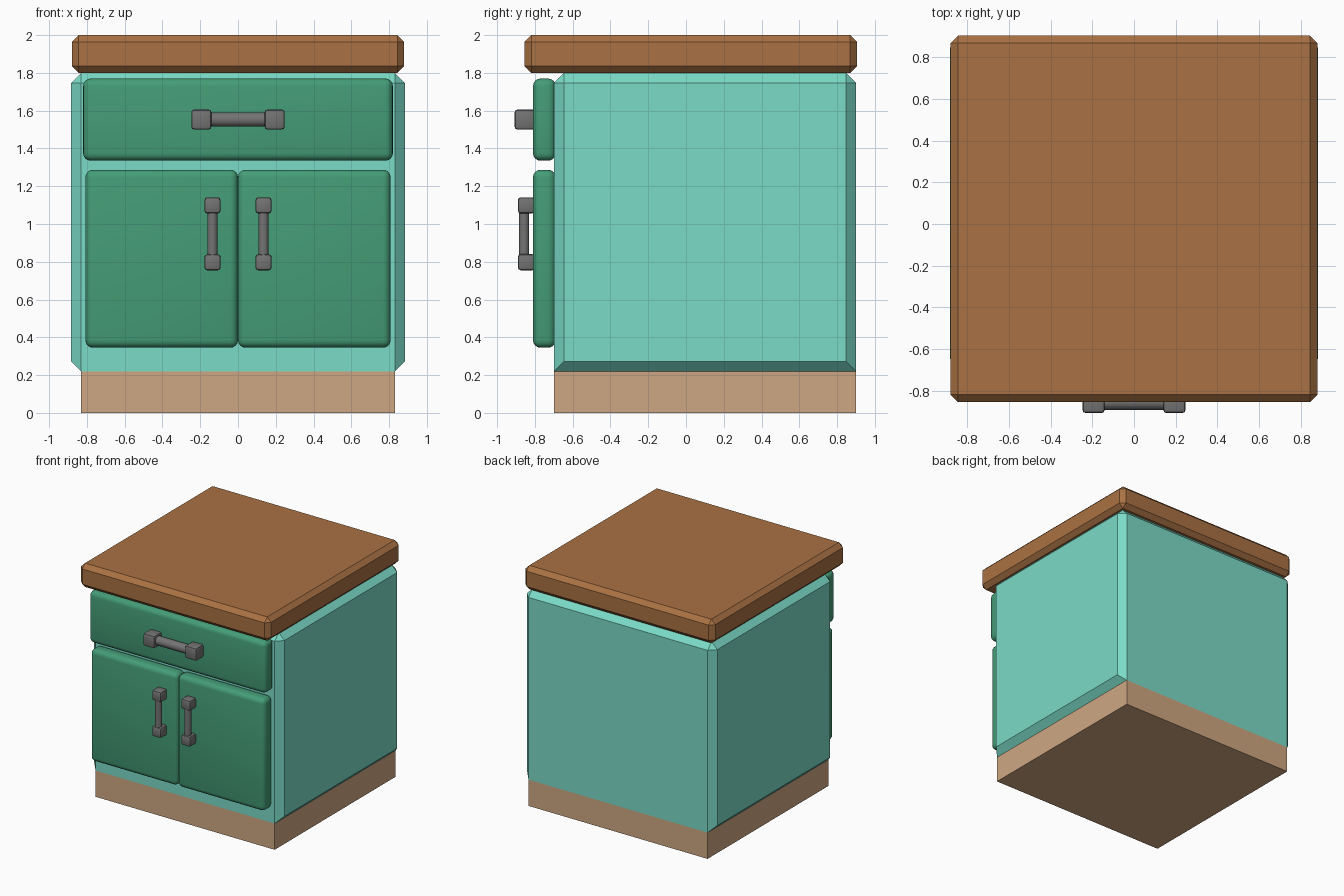
import bpy, bmesh, math
from mathutils import Matrix, Vector

if "Cube" in bpy.data.objects:
    bpy.data.objects.remove(bpy.data.objects["Cube"])


def mat(name, rgb):
    m = bpy.data.materials.new(name)
    m.diffuse_color = [(c / 255) ** 2.2 for c in rgb] + [1]
    m.use_nodes = True
    m.node_tree.nodes["Principled BSDF"].inputs["Base Color"].default_value = m.diffuse_color
    return m


WOOD = mat("brown_wood", (168, 113, 69))
TEAL = mat("light_teal", (122, 218, 198))
GREEN = mat("green_paint", (70, 155, 118))
TAN = mat("tan_plinth", (206, 166, 129))
METAL = mat("grey_metal", (115, 115, 115))


def finish(bm, name, material, angle=30):
    bmesh.ops.recalc_face_normals(bm, faces=bm.faces)
    me = bpy.data.meshes.new(name)
    bm.to_mesh(me)
    bm.free()
    me.materials.append(material)
    ob = bpy.data.objects.new(name, me)
    bpy.context.collection.objects.link(ob)
    bpy.ops.object.select_all(action='DESELECT')
    ob.select_set(True)
    bpy.context.view_layer.objects.active = ob
    bpy.ops.object.shade_smooth_by_angle(angle=math.radians(angle))
    return ob


def box(name, lo, hi, material, bevel=0, segments=1, keep=lambda a, b: True):
    """Box between two corners; keep() picks which edges are bevelled."""
    lo, hi = Vector(lo), Vector(hi)
    bm = bmesh.new()
    bmesh.ops.create_cube(bm, size=1)
    for v in bm.verts:
        v.co = Vector([(lo[i] + hi[i]) / 2 + v.co[i] * (hi[i] - lo[i]) for i in range(3)])
    if bevel:
        edges = [e for e in bm.edges if keep(e.verts[0].co, e.verts[1].co)]
        bmesh.ops.bevel(bm, geom=edges, offset=bevel, segments=segments,
                        profile=0.5, affect='EDGES', clamp_overlap=True)
    return finish(bm, name, material)


def handle(name, centre, axis, half, block, depth, bar):
    """Two bevelled end blocks with a round bar between them; axis 0 = x, 2 = z."""
    for s, side in ((-1, "a"), (1, "b")):
        c = Vector(centre)
        c[axis] += s * (half - block / 2)
        r = block / 2
        box(f"{name}_block_{side}", (c.x - r, -0.80 - depth, c.z - r),
            (c.x + r, -0.80, c.z + r), METAL, 0.014, 2)
    bm = bmesh.new()
    bmesh.ops.create_cone(bm, cap_ends=True, segments=16, radius1=bar, radius2=bar,
                          depth=2 * half - block)
    if axis == 0:
        bm.transform(Matrix.Rotation(math.pi / 2, 4, 'Y'))
    bm.transform(Matrix.Translation(centre))
    finish(bm, f"{name}_bar", METAL)


# Plinth, cabinet body and worktop
box("plinth", (-0.83, -0.70, 0), (0.83, 0.90, 0.22), TAN)


def not_bottom_front_back(a, b):
    return not (a.z < 0.3 and b.z < 0.3 and abs(a.x - b.x) > 0.1)


box("cabinet_body", (-0.883, -0.70, 0.22), (0.883, 0.90, 1.80), TEAL, 0.053, 1,
    not_bottom_front_back)
box("worktop", (-0.88, -0.855, 1.80), (0.88, 0.905, 2.0), WOOD, 0.036)

# Drawer and doors
box("drawer_front", (-0.82, -0.81, 1.335), (0.82, -0.69, 1.77), GREEN, 0.04, 4)
for s, side in ((-1, "left"), (1, "right")):
    x0, x1 = sorted((0, s * 0.808))
    box(f"{side}_door", (x0, -0.81, 0.345), (x1, -0.69, 1.287), GREEN, 0.04, 4)
    handle(f"{side}_door_handle", (s * 0.135, -0.857, 0.948), 2, 0.193, 0.085, 0.09, 0.027)

# Drawer handle
handle("drawer_handle", (0, -0.855, 1.553), 0, 0.247, 0.106, 0.107, 0.038)
